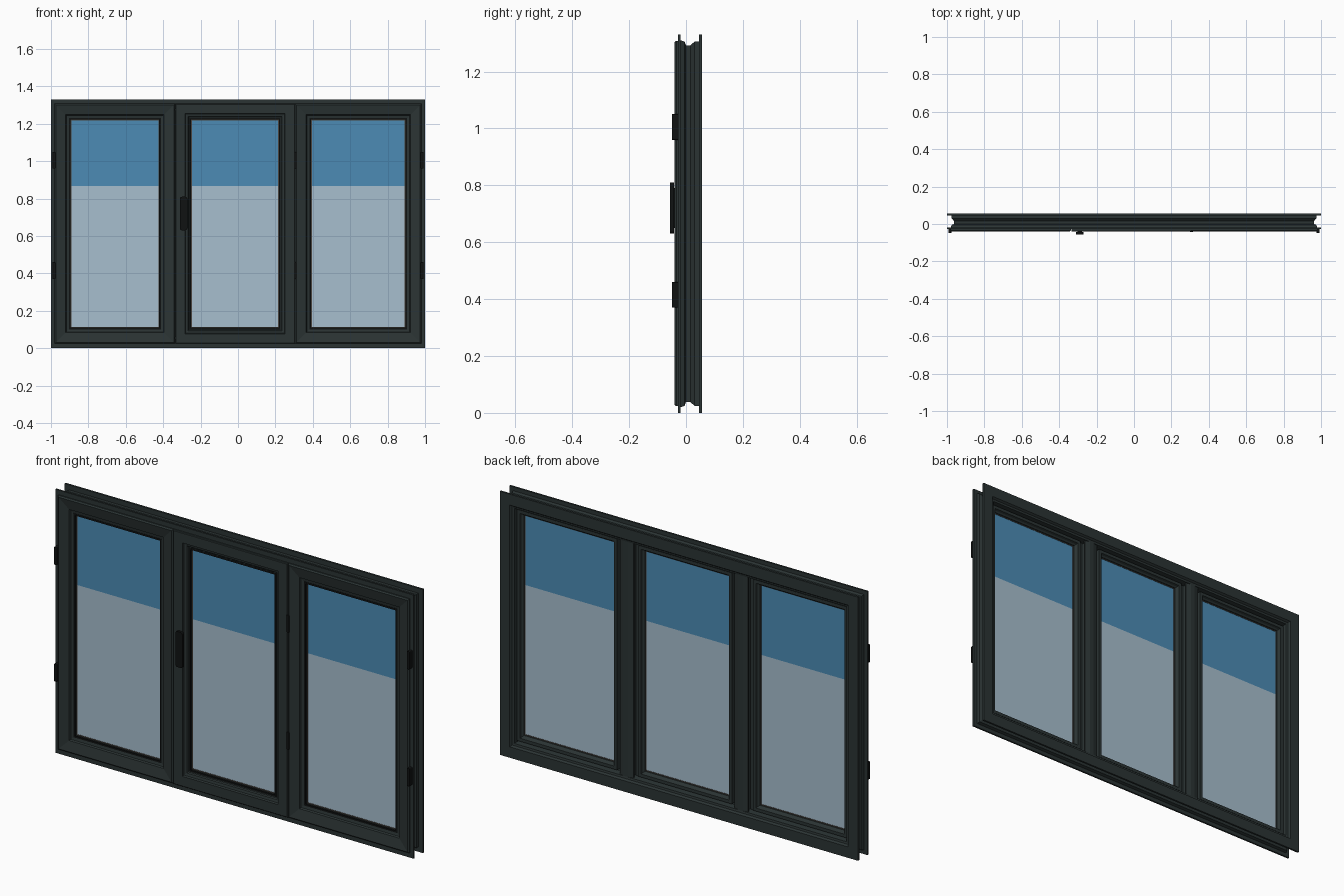
import bpy, bmesh

cube = bpy.data.objects.get("Cube")
if cube:
    bpy.data.objects.remove(cube, do_unlink=True)


def material(name, r, g, b):
    m = bpy.data.materials.new(name)
    m.use_nodes = True
    m.diffuse_color = (r, g, b, 1)
    m.node_tree.nodes["Principled BSDF"].inputs["Base Color"].default_value = (r, g, b, 1)
    return m


ANTHRACITE = material("anthracite", 0.024, 0.034, 0.034)
BLACK = material("black", 0.005, 0.006, 0.006)
SPACER = material("spacer_brown_grey", 0.07, 0.06, 0.05)
PALE = material("pale_glass", 0.39, 0.52, 0.62)
BLUE = material("blue_glass", 0.072, 0.26, 0.46)


def finish(name, bm, mat):
    bmesh.ops.recalc_face_normals(bm, faces=bm.faces)
    me = bpy.data.meshes.new(name)
    bm.to_mesh(me)
    bm.free()
    me.materials.append(mat)
    ob = bpy.data.objects.new(name, me)
    bpy.context.collection.objects.link(ob)
    return ob


def ring(name, rect, profile, mat):
    """Mitred rectangular frame; profile points are (inset, y)."""
    x0, x1, z0, z1 = rect
    bm = bmesh.new()
    loops = []
    for d, y in profile:
        corners = ((x0 + d, z0 + d), (x1 - d, z0 + d), (x1 - d, z1 - d), (x0 + d, z1 - d))
        loops.append([bm.verts.new((x, y, z)) for x, z in corners])
    for i, a in enumerate(loops):
        b = loops[(i + 1) % len(loops)]
        for k in range(4):
            n = (k + 1) % 4
            bm.faces.new((a[k], a[n], b[n], b[k]))
    return finish(name, bm, mat)


def box(name, xs, ys, zs, mat, bevel=0):
    bm = bmesh.new()
    bmesh.ops.create_cube(bm, size=1)
    for v in bm.verts:
        v.co = [r[0] if c < 0 else r[1] for c, r in zip(v.co, (xs, ys, zs))]
    if bevel:
        # round the corners seen from the front
        edges = [e for e in bm.edges if abs(e.verts[0].co.y - e.verts[1].co.y) > 0.001]
        bmesh.ops.bevel(bm, geom=edges, offset=bevel, segments=4, affect='EDGES', profile=0.5)
    return finish(name, bm, mat)


def post(name, x, half, z0, z1, mat):
    """Upright with a mirrored cross-section."""
    section = half + [(-dx, y) for dx, y in reversed(half)]
    bm = bmesh.new()
    face = bm.faces.new([bm.verts.new((x + dx, y, z0)) for dx, y in section])
    new = bmesh.ops.extrude_face_region(bm, geom=[face])["geom"]
    verts = [g for g in new if isinstance(g, bmesh.types.BMVert)]
    bmesh.ops.translate(bm, verts=verts, vec=(0, 0, z1 - z0))
    return finish(name, bm, mat)


# Outer frame with front and back lips and a grooved outside
ring("outer_frame", (-1, 1, 0, 1.33), [
    (0, -.028), (0, -.019), (.02, -.019), (.025, -.005), (.038, 0), (.038, .015),
    (.025, .03), (.025, .046), (0, .046), (0, .056), (.055, .056), (.062, .046),
    (.072, .044), (.075, .01), (.05, .01), (.05, -.028)], ANTHRACITE)

# Sash cross-sections: shared back, sloped or flat front
back = [(.085, -.012), (.085, .014), (.078, .02), (.074, .03), (.058, .03), (.058, -.026), (0, -.026)]
sloped = [(0, -.034), (.006, -.04), (.058, -.03), (.062, -.022), (.078, -.019)] + back
flat = [(0, -.037), (.003, -.04), (.052, -.04), (.055, -.03), (.068, -.027), (.072, -.021), (.08, -.019)] + back

Z0, Z1, BAND = .025, 1.307, .867
sashes = [("right", -.98, -.337, sloped), ("middle", -.335, .304, flat), ("left", .306, .98, sloped)]
for side, x0, x1, profile in sashes:
    ring(side + "_sash", (x0, x1, Z0, Z1), profile, ANTHRACITE)
    # Dark gasket and spacer around the pane
    opening = (x0 + .085, x1 - .085, Z0 + .085, Z1 - .085)
    ring(side + "_gasket", (x0 + .076, x1 - .076, Z0 + .076, Z1 - .076),
         [(0, -.021), (.009, -.021), (.009, -.012), (0, -.012)], BLACK)
    ring(side + "_spacer", opening,
         [(0, -.009), (.004, -.009), (.004, .009), (0, .009)], SPACER)
    # Pane with a blue upper band
    gx = (opening[0] - .005, opening[1] + .005)
    box(side + "_lower_glass", gx, (-.007, .007), (opening[2] - .005, BAND), PALE)
    box(side + "_upper_glass", gx, (-.007, .007), (BAND, opening[3] + .005), BLUE)

# Uprights between the sashes
for side, x in (("right", -.336), ("left", .305)):
    post(side + "_mullion", x, [(.045, -.026), (.045, .004), (.028, .004), (.028, .03),
                                (.038, .03), (.038, .038), (.012, .044)], .06, 1.27, ANTHRACITE)

# Hinges on the outer edges and beside the middle sash
for side, x in (("right", -.985), ("middle", .307), ("left", .985)):
    for level, z in (("lower", .37), ("upper", .96)):
        front = -.043 if side == "middle" else -.049
        box(f"{side}_{level}_hinge", (x - .008, x + .008), (front, -.026), (z, z + .09), BLACK, .004)

# Handle on the middle sash
box("handle_plate", (-.303, -.277), (-.044, -.038), (.65, .79), BLACK, .008)
box("handle_grip", (-.311, -.271), (-.056, -.043), (.63, .81), BLACK, .012)
